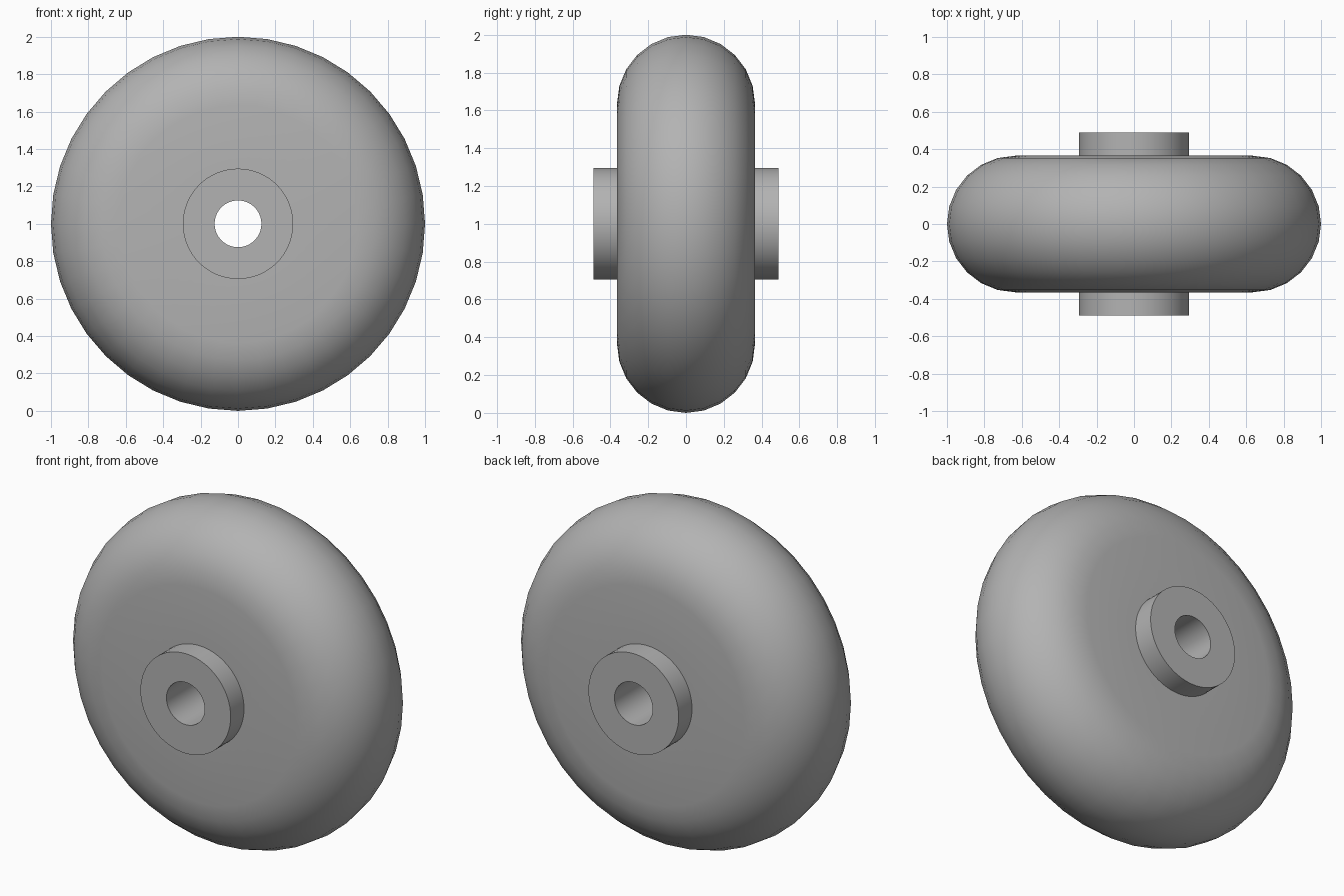
import bpy, bmesh
from math import sin, cos, pi, radians

cube = bpy.data.objects.get("Cube")
if cube:
    bpy.data.objects.remove(cube, do_unlink=True)

grey = bpy.data.materials.new("plain grey")
grey.use_nodes = True
colour = (0.45, 0.45, 0.45, 1)
grey.diffuse_color = colour
grey.node_tree.nodes["Principled BSDF"].inputs["Base Color"].default_value = colour


def lathe(name, profile, steps):
    """Spin a closed (radius, y) outline around the axle."""
    bm = bmesh.new()
    rings = []
    for i in range(steps):
        a = 2 * pi * i / steps
        rings.append([bm.verts.new((r * cos(a), y, 1 + r * sin(a))) for r, y in profile])
    n = len(profile)
    for i in range(steps):
        here, there = rings[i], rings[(i + 1) % steps]
        for j in range(n):
            k = (j + 1) % n
            bm.faces.new((here[j], here[k], there[k], there[j]))
    bmesh.ops.recalc_face_normals(bm, faces=bm.faces)
    mesh = bpy.data.meshes.new(name)
    bm.to_mesh(mesh)
    bm.free()
    mesh.materials.append(grey)
    obj = bpy.data.objects.new(name, mesh)
    bpy.context.collection.objects.link(obj)
    bpy.ops.object.select_all(action="DESELECT")
    obj.select_set(True)
    bpy.context.view_layer.objects.active = obj
    bpy.ops.object.shade_smooth_by_angle(angle=radians(35))
    return obj


# Wheel body: flat sides with a half-round tread
width, hub_radius, bore, hub_half = 0.365, 0.295, 0.125, 0.49
tread = [(1 - width + width * cos(t), width * sin(t))
         for t in (-pi / 2 + pi * i / 12 for i in range(13))]
inner = hub_radius - 0.05
lathe("wheel_body", [(inner, -width)] + tread + [(inner, width)], 40)

# Hub sleeve with a through bore
lathe("hub", [(bore, -hub_half), (hub_radius, -hub_half),
              (hub_radius, hub_half), (bore, hub_half)], 64)
